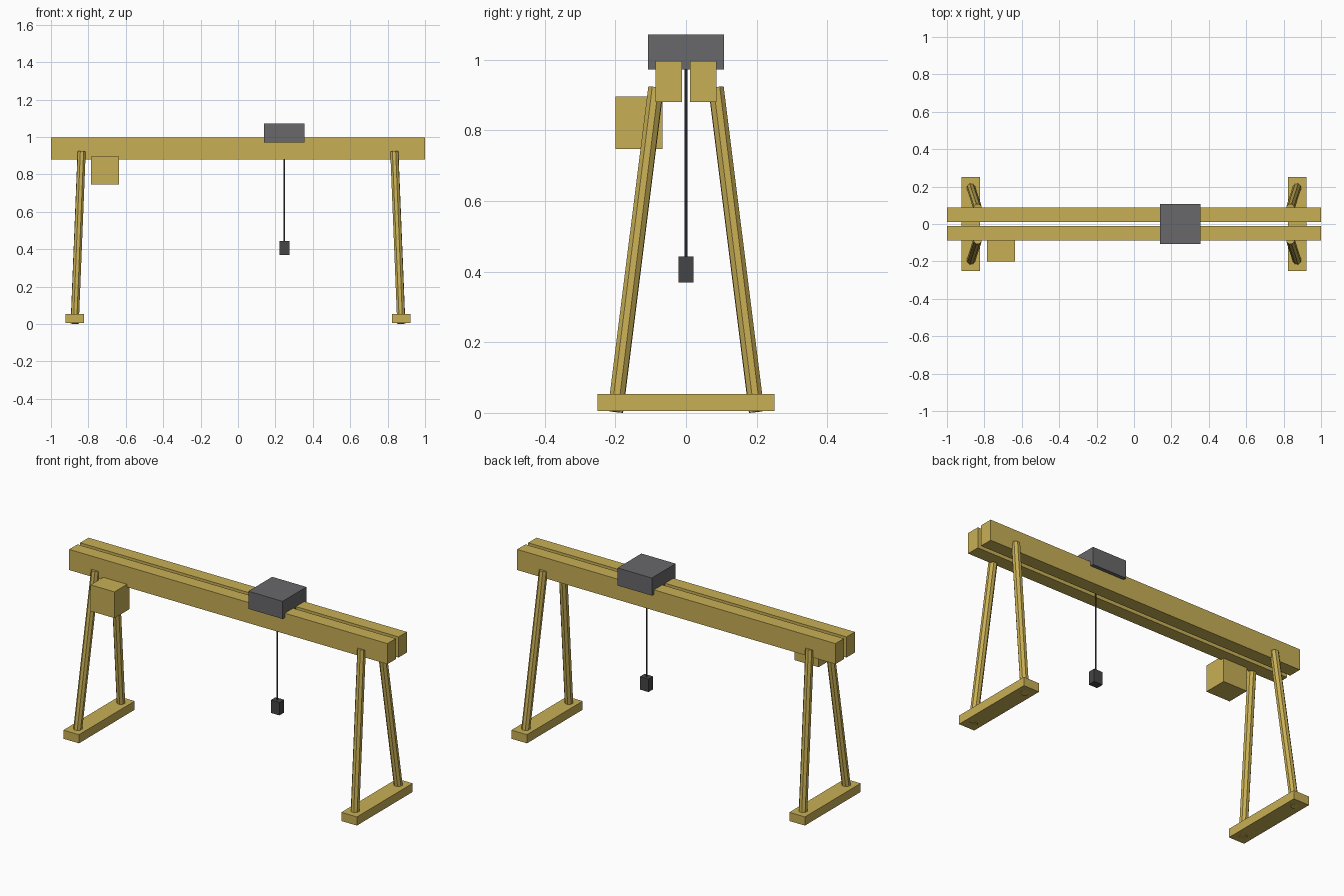
import bpy
from mathutils import Vector

cube = bpy.data.objects.get("Cube")
if cube:
    bpy.data.objects.remove(cube, do_unlink=True)


def material(name, color):
    m = bpy.data.materials.new(name)
    m.use_nodes = True
    m.diffuse_color = (*color, 1)
    m.node_tree.nodes["Principled BSDF"].inputs["Base Color"].default_value = (*color, 1)
    return m


yellow = material("crane yellow", (0.58, 0.43, 0.09))
grey = material("trolley grey", (0.14, 0.14, 0.145))
dark = material("dark steel", (0.06, 0.06, 0.06))


def box(name, low, high, mat):
    low, high = Vector(low), Vector(high)
    bpy.ops.mesh.primitive_cube_add(size=1, location=(low + high) / 2)
    ob = bpy.context.object
    ob.name = name
    ob.scale = high - low
    bpy.ops.object.transform_apply(location=False, rotation=False, scale=True)
    ob.data.materials.append(mat)


def rod(name, start, end, radius, sides, mat):
    start, end = Vector(start), Vector(end)
    axis = end - start
    bpy.ops.mesh.primitive_cylinder_add(vertices=sides, radius=radius, depth=axis.length,
                                        location=(start + end) / 2)
    ob = bpy.context.object
    ob.name = name
    ob.rotation_euler = axis.to_track_quat('Z', 'Y').to_euler()
    ob.data.materials.append(mat)


# Twin girders
for side, y in (("front", -0.0495), ("back", 0.0495)):
    box(side + "_girder", (-1, y - 0.0375, 0.88), (1, y + 0.0375, 0.997), yellow)

# Splayed legs on foot beams
for side, sx in (("left", 1), ("right", -1)):
    x = sx * 0.873
    box(side + "_foot_beam", (x - 0.049, -0.25, 0.005), (x + 0.049, 0.25, 0.054), yellow)
    for end, sy in (("front", -1), ("back", 1)):
        rod(f"{side}_{end}_leg", (sx * 0.873, sy * 0.2, 0.003),
            (sx * 0.836, sy * 0.085, 0.922), 0.023, 8, yellow)

# Operator cabin under the front girder
box("operator_cabin", (-0.786, -0.2, 0.747), (-0.636, -0.067, 0.896), yellow)

# Trolley, hoist cable and hook block
box("trolley", (0.14, -0.107, 0.972), (0.355, 0.107, 1.072), grey)
rod("hoist_cable", (0.248, 0, 0.41), (0.248, 0, 0.99), 0.004, 8, dark)
box("hook_block", (0.221, -0.021, 0.37), (0.275, 0.021, 0.443), dark)
